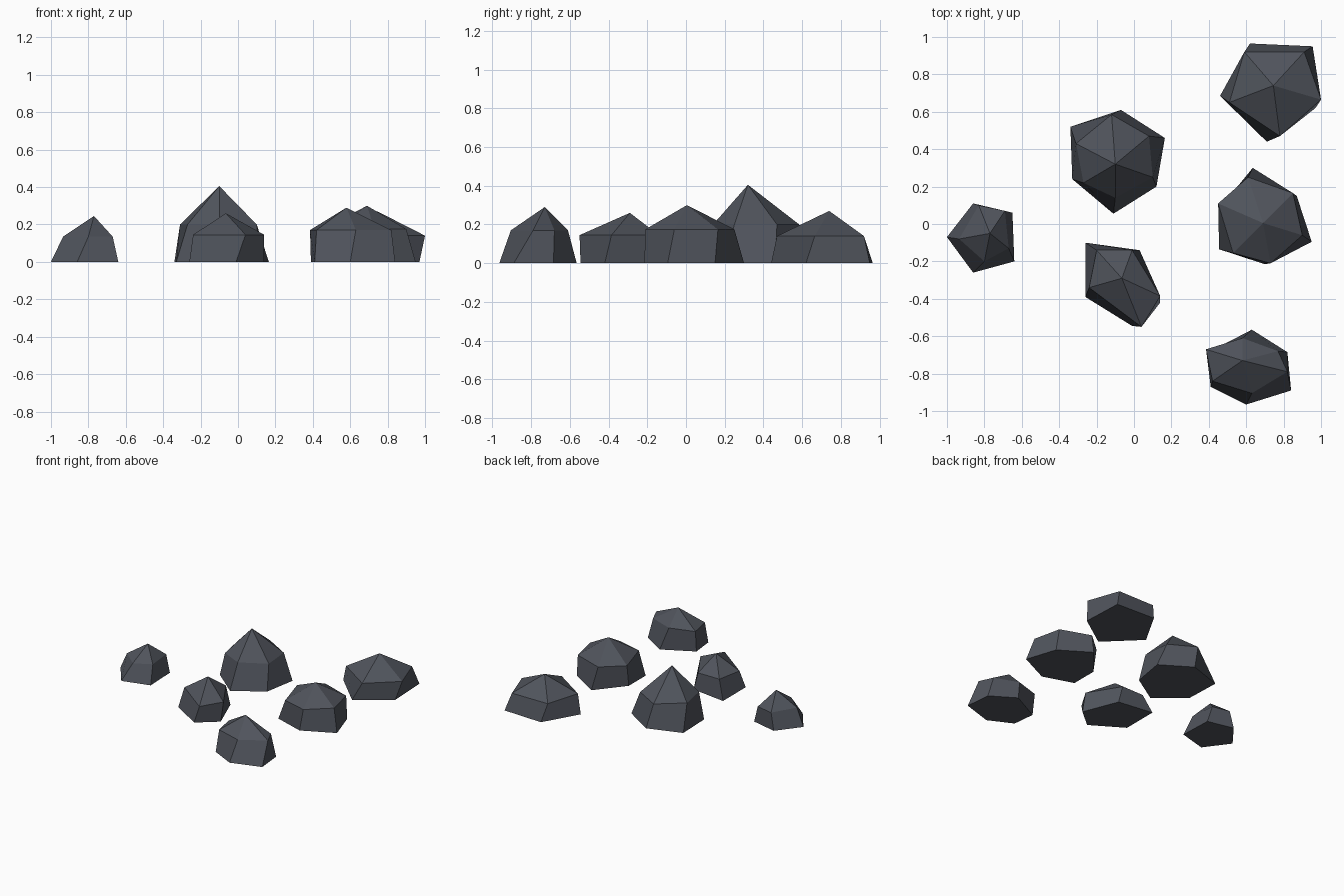
import bpy, bmesh

slate = bpy.data.materials.new("dark_slate")
slate.diffuse_color = (0.08, 0.088, 0.107, 1)


def rock(name, apex, shoulder_z, shoulder, base):
    """Faceted boulder: flat base ring, level shoulder ring, pointed cap."""
    bm = bmesh.new()
    top = bm.verts.new(apex)
    upper = [bm.verts.new((x, y, shoulder_z)) for x, y in shoulder]
    lower = [bm.verts.new((x, y, 0)) for x, y in base]
    n = len(upper)
    for i in range(n):
        j = (i + 1) % n
        bm.faces.new((upper[i], upper[j], top))
        bm.faces.new((lower[i], lower[j], upper[j], upper[i]))
    bm.faces.new(lower)
    bmesh.ops.recalc_face_normals(bm, faces=bm.faces[:])
    mesh = bpy.data.meshes.new(name)
    bm.to_mesh(mesh)
    bm.free()
    mesh.materials.append(slate)
    bpy.context.collection.objects.link(bpy.data.objects.new(name, mesh))


# Small rock on the left
rock("left_rock", (-0.77, -0.05, 0.245), 0.135,
     [(-0.83, 0.10), (-0.69, 0.07), (-0.67, -0.13), (-0.80, -0.20), (-0.935, -0.08)],
     [(-0.86, 0.11), (-0.65, 0.06), (-0.64, -0.20), (-0.86, -0.26), (-1.0, -0.07)])

# Tallest rock in the middle
rock("tall_rock", (-0.10, 0.32, 0.405), 0.20,
     [(-0.31, 0.43), (-0.12, 0.585), (0.08, 0.47), (0.10, 0.25), (-0.10, 0.14), (-0.27, 0.22)],
     [(-0.34, 0.52), (-0.07, 0.61), (0.165, 0.46), (0.12, 0.20), (-0.11, 0.055), (-0.33, 0.24)])

# Rock in front of the tall one
rock("front_rock", (-0.065, -0.29, 0.26), 0.145,
     [(-0.20, -0.14), (-0.01, -0.14), (0.14, -0.385), (0.04, -0.55), (-0.24, -0.34)],
     [(-0.26, -0.10), (0.03, -0.14), (0.14, -0.42), (-0.01, -0.545), (-0.26, -0.39)])

# Wide rock at the back right
rock("back_right_rock", (0.745, 0.74, 0.27), 0.14,
     [(0.59, 0.92), (0.91, 0.92), (1.0, 0.665), (0.78, 0.47), (0.51, 0.65)],
     [(0.62, 0.965), (0.955, 0.95), (0.97, 0.62), (0.71, 0.44), (0.46, 0.685)])

# Broad rock at the middle right
rock("middle_right_rock", (0.69, 0.005, 0.30), 0.175,
     [(0.45, 0.11), (0.61, 0.25), (0.85, 0.165), (0.90, -0.06), (0.73, -0.21), (0.53, -0.155)],
     [(0.455, 0.08), (0.635, 0.30), (0.87, 0.15), (0.95, -0.095), (0.70, -0.215), (0.455, -0.135)])

# Rock at the front right
rock("front_right_rock", (0.58, -0.73, 0.29), 0.17,
     [(0.385, -0.67), (0.58, -0.61), (0.77, -0.68), (0.82, -0.79), (0.63, -0.905), (0.42, -0.84)],
     [(0.39, -0.69), (0.63, -0.565), (0.82, -0.685), (0.84, -0.89), (0.60, -0.965), (0.41, -0.87)])
